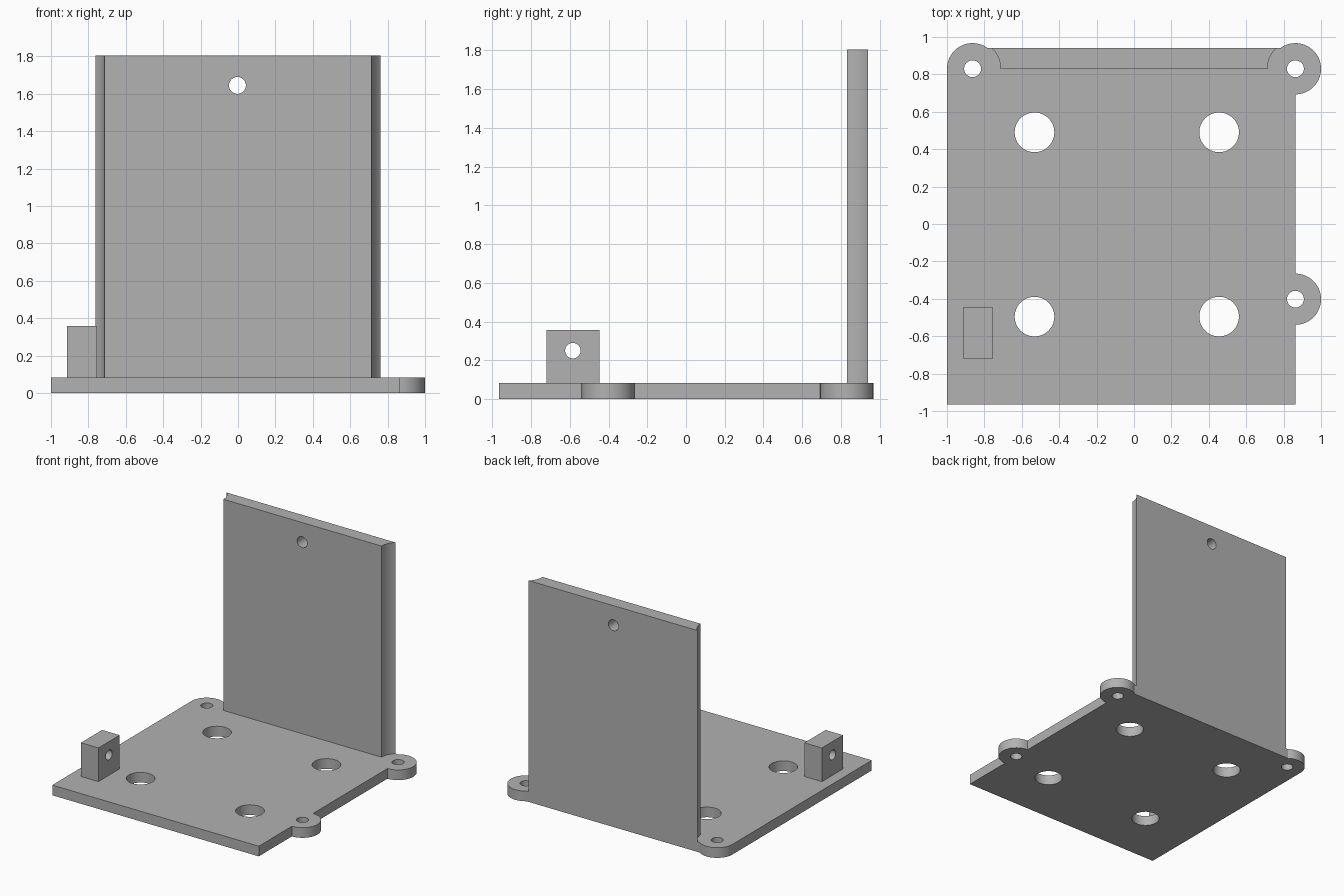
import bpy, bmesh, math
from mathutils import Vector, Matrix

if "Cube" in bpy.data.objects:
    bpy.data.objects.remove(bpy.data.objects["Cube"])

grey = bpy.data.materials.new("plain grey")
grey.diffuse_color = (0.445, 0.445, 0.445, 1)
grey.use_nodes = True
grey.node_tree.nodes["Principled BSDF"].inputs["Base Color"].default_value = grey.diffuse_color

BASE_H = 0.083            # base plate thickness
LUG_R, LUG_HOLE = 0.137, 0.045
LUG_X, LUG_Y = 0.863, 0.83
BACK, FRONT = 0.94, -0.965


def arc(cx, cy, r, a0, a1, n=24):
    """Points on an arc, angles in degrees."""
    steps = [math.radians(a0 + (a1 - a0) * i / n) for i in range(n + 1)]
    return [(cx + r * math.cos(a), cy + r * math.sin(a)) for a in steps]


def prism(name, outline, z0, z1):
    """Extrude a counter-clockwise outline from z0 to z1."""
    bm = bmesh.new()
    face = bm.faces.new([bm.verts.new((x, y, z0)) for x, y in outline])
    top = bmesh.ops.extrude_face_region(bm, geom=[face], use_keep_orig=True)
    verts = [g for g in top["geom"] if isinstance(g, bmesh.types.BMVert)]
    bmesh.ops.translate(bm, verts=verts, vec=(0, 0, z1 - z0))
    bmesh.ops.recalc_face_normals(bm, faces=bm.faces)
    mesh = bpy.data.meshes.new(name)
    bm.to_mesh(mesh)
    bm.free()
    mesh.materials.append(grey)
    obj = bpy.data.objects.new(name, mesh)
    bpy.context.collection.objects.link(obj)
    return obj


def drill(obj, holes, axis):
    """Cut round holes (centre, radius) along an axis, then tidy up."""
    bm = bmesh.new()
    turn = Vector((0, 0, 1)).rotation_difference(Vector(axis)).to_matrix().to_4x4()
    for centre, r in holes:
        bmesh.ops.create_cone(bm, cap_ends=True, segments=48, radius1=r, radius2=r,
                              depth=0.5, matrix=Matrix.Translation(centre) @ turn)
    mesh = bpy.data.meshes.new("hole_cutter")
    bm.to_mesh(mesh)
    bm.free()
    mesh.materials.append(grey)
    cutter = bpy.data.objects.new("hole_cutter", mesh)
    cutter.hide_render = True
    bpy.context.collection.objects.link(cutter)
    mod = obj.modifiers.new("holes", "BOOLEAN")
    mod.operation, mod.solver, mod.object = "DIFFERENCE", "EXACT", cutter
    bpy.context.view_layer.objects.active = obj
    bpy.ops.object.modifier_apply(modifier=mod.name)
    bpy.data.objects.remove(cutter)


def smooth(obj):
    bpy.ops.object.select_all(action="DESELECT")
    obj.select_set(True)
    bpy.context.view_layer.objects.active = obj
    bpy.ops.object.shade_smooth_by_angle(angle=math.radians(30))


# Base plate with a rounded rear-left corner and two lugs on the right edge
lift = math.degrees(math.asin((BACK - LUG_Y) / LUG_R))
outline = [(-1, FRONT), (LUG_X, FRONT)]
outline += arc(LUG_X, -0.402, LUG_R, -90, 90)
outline += arc(LUG_X, LUG_Y, LUG_R, -90, 180 - lift, 36)
outline += arc(-LUG_X, LUG_Y, LUG_R, lift, 180, 24)
base = prism("base_plate", outline, 0, BASE_H)
holes = [((x, y, 0), LUG_HOLE) for x, y in
         ((-LUG_X, LUG_Y), (LUG_X, LUG_Y), (LUG_X, -0.402))]
holes += [((x, y, 0), 0.106) for x in (-0.532, 0.455) for y in (-0.495, 0.49)]
drill(base, holes, (0, 0, 1))

# Upright back wall, its sides scooped around the rear lugs
SCOOP = 0.15
lift = math.degrees(math.asin((BACK - LUG_Y) / SCOOP))
outline = arc(LUG_X, LUG_Y, SCOOP, 180, 180 - lift, 12)
outline += arc(-LUG_X, LUG_Y, SCOOP, lift, 0, 12)
wall = prism("back_wall", outline, BASE_H, 1.805)
drill(wall, [((-0.003, 0.885, 1.645), 0.045)], (0, 1, 0))

# Small block with a cross hole at the front left
block = prism("pivot_block", [(-0.913, -0.72), (-0.755, -0.72),
                              (-0.755, -0.447), (-0.913, -0.447)], BASE_H, 0.358)
drill(block, [((-0.834, -0.584, 0.25), 0.04)], (1, 0, 0))

for part in (base, wall, block):
    smooth(part)
